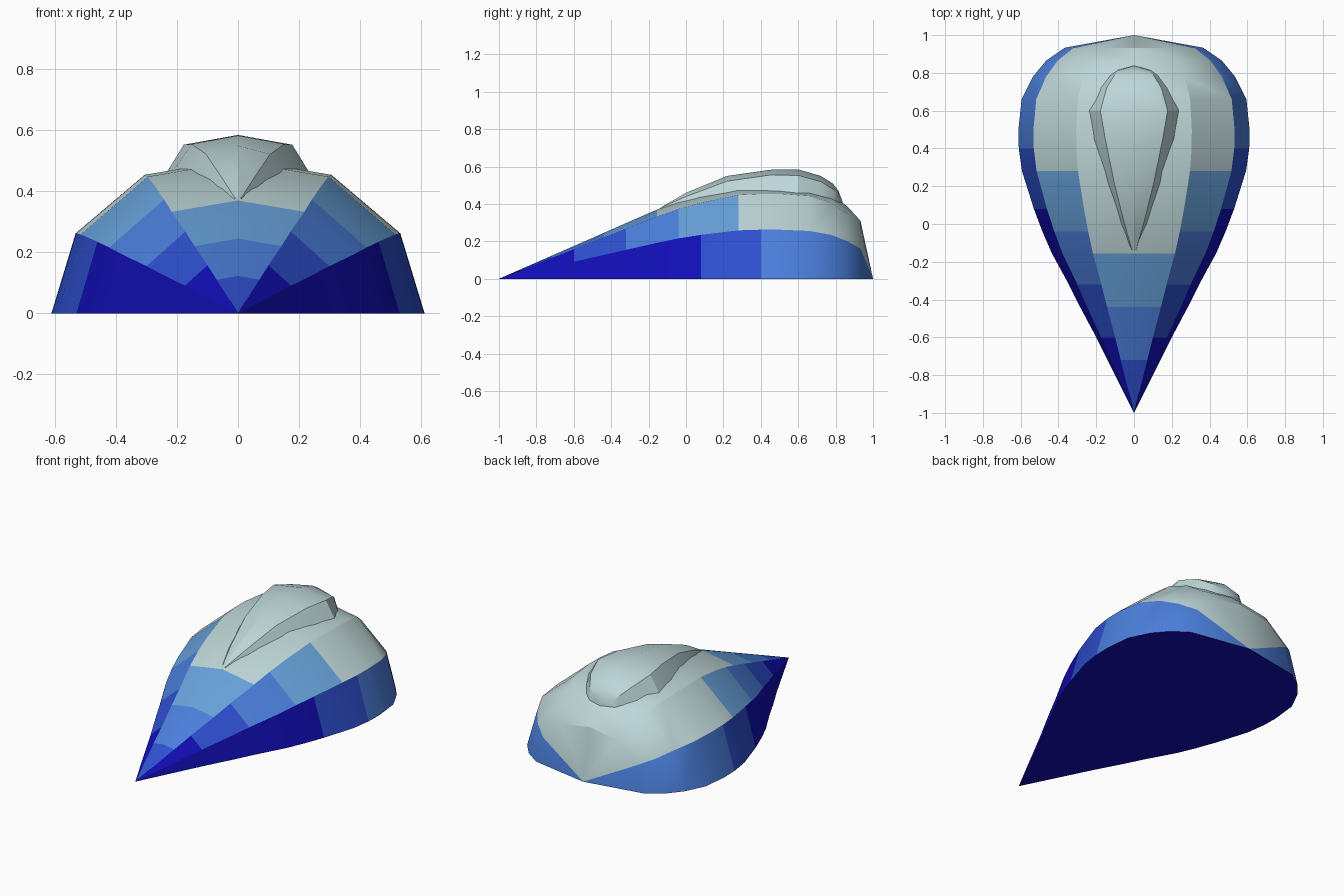
import bpy, bmesh, math

if "Cube" in bpy.data.objects:
    bpy.data.objects.remove(bpy.data.objects["Cube"])

def material(name, rgb):
    m = bpy.data.materials.new(name)
    m.diffuse_color = (*rgb, 1)
    m.use_nodes = True
    m.node_tree.nodes["Principled BSDF"].inputs["Base Color"].default_value = m.diffuse_color
    return m

# palette from darkest to palest
MATS = [material("navy", (.006, .0045, .49)),
        material("royal blue", (.028, .08, .64)),
        material("mid blue", (.072, .216, .73)),
        material("light blue", (.138, .366, .716)),
        material("pale grey blue", (.515, .672, .686))]

def loft(name, rings, colour):
    """Skin open rings of equal length; colour(strip, y) gives the material."""
    bm = bmesh.new()
    vs = [[bm.verts.new(p) for p in r] for r in rings]
    for a, b in zip(vs, vs[1:]):
        y = (a[0].co.y + b[0].co.y) / 2
        n = len(a)
        for i in range(n):
            j = (i + 1) % n
            f = bm.faces.new((a[i], a[j], b[j], b[i]))
            f.material_index = colour(i, y)
    bmesh.ops.remove_doubles(bm, verts=bm.verts, dist=1e-4)
    bmesh.ops.dissolve_degenerate(bm, edges=bm.edges, dist=1e-4)
    bmesh.ops.recalc_face_normals(bm, faces=bm.faces)
    me = bpy.data.meshes.new(name)
    bm.to_mesh(me)
    bm.free()
    for m in MATS:
        me.materials.append(m)
    ob = bpy.data.objects.new(name, me)
    bpy.context.collection.objects.link(ob)
    bpy.ops.object.select_all(action='DESELECT')
    ob.select_set(True)
    bpy.context.view_layer.objects.active = ob
    bpy.ops.object.shade_smooth_by_angle(angle=math.radians(28))
    return ob

def mirrored(half, y):
    """half: (x, z) from the outer base to the centre line."""
    pts = half + [(-x, z) for x, z in reversed(half[:-1])]
    return [(x, y, z) for x, z in pts]

# teardrop shell: y, half width, height
SHELL = [(-1, 0, 0), (-.72, .14, .1225), (-.6, .2, .175), (-.44, .285, .245),
         (-.32, .345, .298), (-.155, .435, .37), (-.04, .485, .415),
         (.08, .53, .452), (.28, .593, .498), (.4, .61, .505), (.5, .612, .505),
         (.66, .595, .492), (.78, .535, .45), (.865, .465, .385),
         (.933, .367, .31), (1, 0, 0)]
PROFILE = [(1, 0), (.87, .52), (.5, .9), (0, 1)]

# colour steps along y for the lower, middle and top strips
STEPS = [(0, [.08, .4]), (0, [-.6, -.32, -.04, .28]), (1, [-.72, -.44, -.155])]

def shell_colour(i, y):
    if i == 6:                      # underside
        return 0
    strip = min(i, 5 - i)
    start, steps = STEPS[strip]
    if strip and y > .5:
        return 4
    return start + sum(y > s for s in steps)

loft("shell", [mirrored([(w * px, h * pz) for px, pz in PROFILE], y)
               for y, w, h in SHELL], shell_colour)

def shell_top(x, y):
    for (y0, w0, h0), (y1, w1, h1) in zip(SHELL, SHELL[1:]):
        if y0 <= y <= y1:
            t = (y - y0) / (y1 - y0)
            w, h = w0 + t * (w1 - w0), h0 + t * (h1 - h0)
            return h * (1 - .2 * x / w)

# raised hump: y, base half width, edge half width, edge z, centre z
HUMP = [(-.14, .012, .01, .378, .378), (0, .075, .05, .44, .46),
        (.22, .145, .105, .522, .55), (.45, .22, .152, .555, .583),
        (.6, .245, .178, .553, .585), (.72, .18, .145, .52, .55),
        (.785, .132, .105, .48, .51), (.815, .09, .075, .45, .47),
        (.838, 0, 0, .41, .41)]
loft("top_hump", [mirrored([(b, shell_top(b, y) - .012), (e, ez), (0, cz)], y)
                  for y, b, e, ez, cz in HUMP], lambda i, y: 4)
